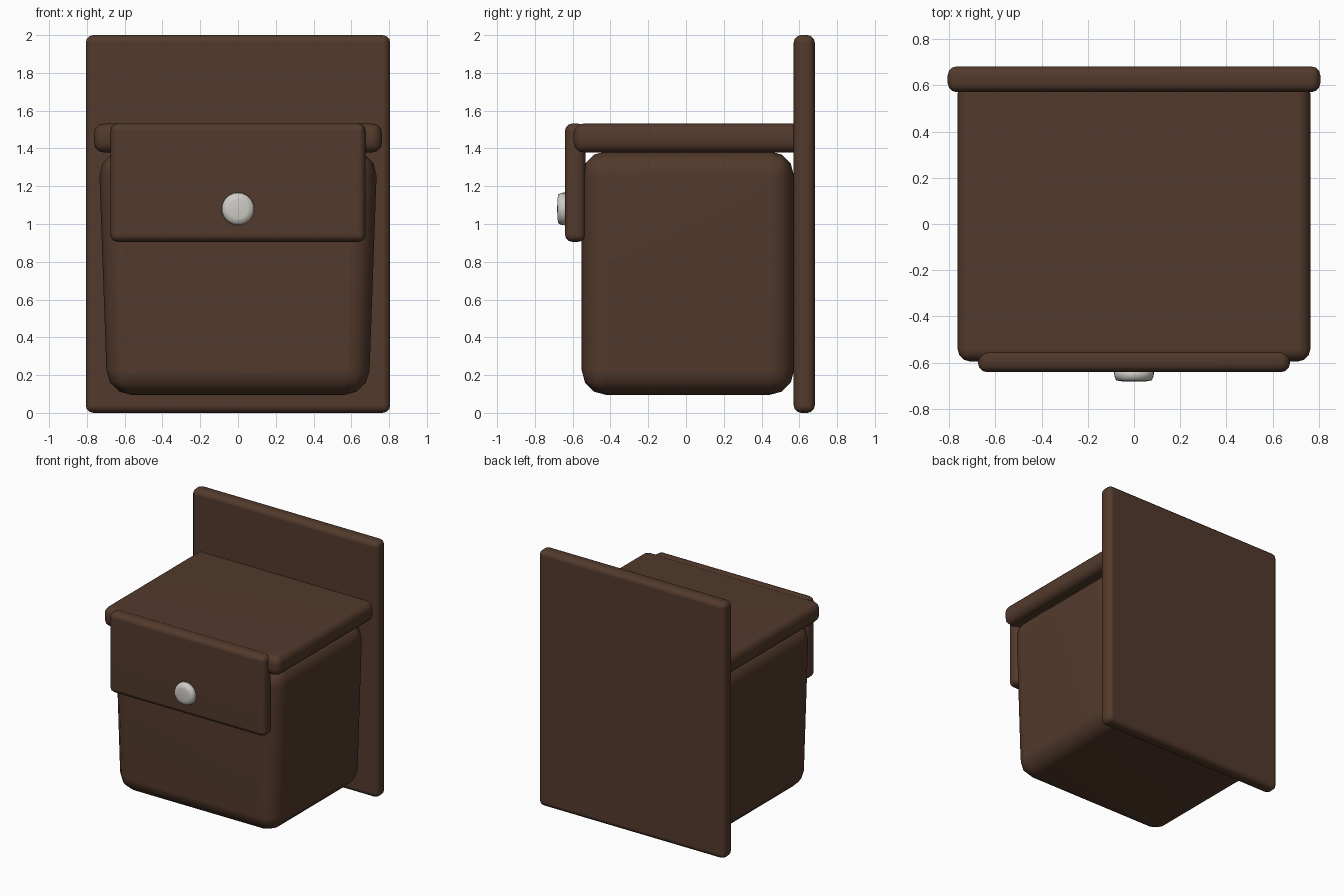
import bpy, bmesh, math

if "Cube" in bpy.data.objects:
    bpy.data.objects.remove(bpy.data.objects["Cube"])


def material(name, rgb):
    m = bpy.data.materials.new(name)
    m.diffuse_color = (*rgb, 1)
    m.use_nodes = True
    m.node_tree.nodes["Principled BSDF"].inputs["Base Color"].default_value = m.diffuse_color
    return m


leather = material("brown leather", (0.086, 0.042, 0.025))
metal = material("pale metal", (0.62, 0.60, 0.56))


def finish(bm, name, mat):
    bmesh.ops.recalc_face_normals(bm, faces=bm.faces)
    mesh = bpy.data.meshes.new(name)
    bm.to_mesh(mesh)
    bm.free()
    mesh.materials.append(mat)
    mesh.shade_smooth()
    ob = bpy.data.objects.new(name, mesh)
    bpy.context.collection.objects.link(ob)
    return ob


def panel(name, half_x, y, z, radius, segments=3, bottom_half_x=None):
    """Rounded box, optionally narrower at the bottom."""
    bm = bmesh.new()
    bmesh.ops.create_cube(bm, size=2)
    low = bottom_half_x or half_x
    for v in bm.verts:
        top = v.co.z > 0
        v.co = (v.co.x * (half_x if top else low),
                y[1] if v.co.y > 0 else y[0],
                z[1] if top else z[0])
    ob = finish(bm, name, leather)
    bevel = ob.modifiers.new("rounded edges", 'BEVEL')
    bevel.width = radius
    bevel.segments = segments
    bevel.limit_method = 'NONE'
    ob.modifiers.new("flat panels", 'WEIGHTED_NORMAL')
    return ob


# Pouch parts
panel("back_plate", 0.806, (0.57, 0.682), (0, 2), 0.04)
panel("pouch_body", 0.738, (-0.552, 0.572), (0.095, 1.385), 0.13, 3, 0.692)
panel("lid", 0.763, (-0.595, 0.62), (1.378, 1.532), 0.055)
panel("front_flap", 0.675, (-0.641, -0.533), (0.905, 1.532), 0.04)

# Shallow domed button, turned about the y axis
bm = bmesh.new()
profile = [(0, -0.682), (0.05, -0.681), (0.077, -0.676), (0.085, -0.658), (0.088, -0.63), (0, -0.63)]
pts = [bm.verts.new((r, y, 1.08)) for r, y in profile]
edges = [bm.edges.new(p) for p in zip(pts, pts[1:])]
bmesh.ops.spin(bm, geom=pts + edges, cent=(0, 0, 1.08), axis=(0, 1, 0),
               angle=2 * math.pi, steps=24)
bmesh.ops.remove_doubles(bm, verts=bm.verts, dist=0.0005)
finish(bm, "button", metal)
